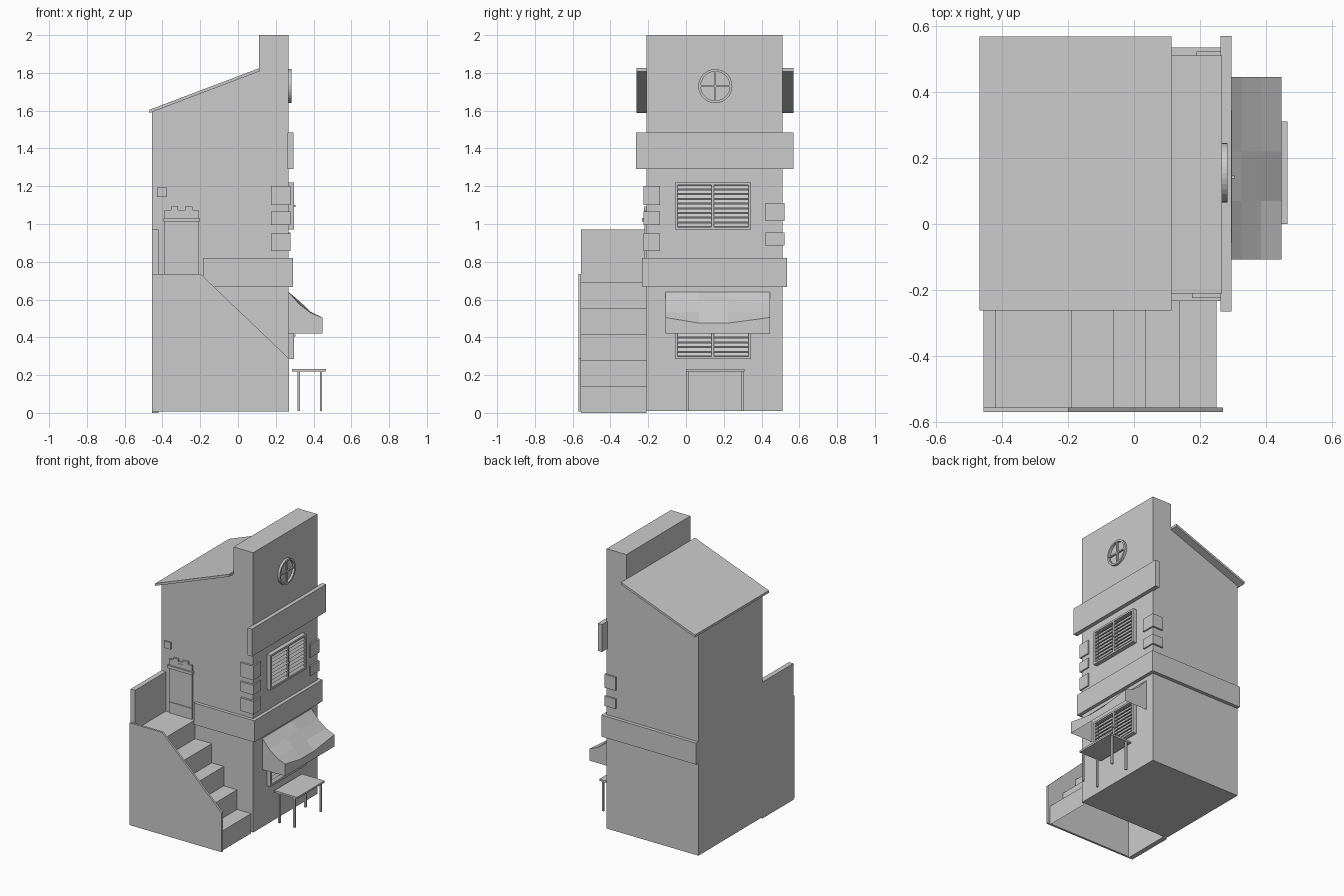
import bpy, math

if "Cube" in bpy.data.objects:
    bpy.data.objects.remove(bpy.data.objects["Cube"])

def mesh(name, verts, faces):
    me = bpy.data.meshes.new(name)
    me.from_pydata(verts, [], faces)
    me.update()
    ob = bpy.data.objects.new(name, me)
    bpy.context.collection.objects.link(ob)
    return ob

def prism(name, pts, y0, y1):
    """Extrude an x-z outline (counter-clockwise seen from -y) along y."""
    n = len(pts)
    v = [(x, y0, z) for x, z in pts] + [(x, y1, z) for x, z in pts]
    f = [tuple(range(n)), tuple(range(2 * n - 1, n - 1, -1))]
    f += [(i, i + n, (i + 1) % n + n, (i + 1) % n) for i in range(n)]
    return mesh(name, v, f)

def box(name, x0, x1, y0, y1, z0, z1):
    return prism(name, [(x0, z0), (x1, z0), (x1, z1), (x0, z1)], y0, y1)

FX, Y0, Y1 = 0.267, -0.21, 0.51   # front wall plane and the two side walls

# house body with tall street facade, and lean-to roof
prism("house_body", [(-0.455, 0.01), (FX, 0.01), (FX, 2), (0.112, 2),
                     (0.112, 1.812), (-0.455, 1.595)], Y0, Y1)
prism("roof", [(-0.468, 1.588), (0.113, 1.808), (0.113, 1.825), (-0.468, 1.605)], -0.262, 0.568)

# facade bands
box("upper_band", FX - 0.005, 0.295, -0.265, 0.57, 1.29, 1.485)
box("lower_band_front", FX - 0.005, 0.292, -0.233, 0.535, 0.667, 0.82)
box("lower_band_left", -0.185, FX, -0.233, Y0 + 0.005, 0.667, 0.82)
box("lower_band_right", -0.455, FX, Y1 - 0.005, 0.535, 0.667, 0.82)

# corner stones
for i, (a, b) in enumerate([(1.10, 1.20), (0.995, 1.065), (0.857, 0.95)]):
    box(f"corner_stone_left_{i}", 0.175, 0.277, -0.224, -0.138, a, b)
for i, (a, b) in enumerate([(1.015, 1.11), (0.885, 0.955)]):
    box(f"corner_stone_right_{i}", 0.19, 0.277, 0.422, 0.522, a, b)

# louvred windows
def louvre_window(name, z0):
    y0, y1, h, t = -0.058, 0.343, 0.25, 0.013
    mid = (y0 + y1) / 2
    for s, (a, b) in {"left": (y0, y0 + t), "right": (y1 - t, y1),
                      "middle": (mid - t / 2, mid + t / 2)}.items():
        box(f"{name}_post_{s}", FX - 0.005, 0.297, a, b, z0, z0 + h)
    for s, z in {"bottom": z0, "top": z0 + h - t}.items():
        box(f"{name}_rail_{s}", FX - 0.005, 0.297, y0, y1, z, z + t)
    n = 9
    pitch = (h - 2 * t) / n
    for i in range(n):
        z = z0 + t + i * pitch
        prism(f"{name}_slat_{i}", [(0.288, z + 0.003), (0.295, z + 0.003),
              (0.278, z + pitch - 0.002), (0.270, z + pitch - 0.002)], y0 + t, y1 - t)
    box(f"{name}_knob", 0.295, 0.304, mid - 0.005, mid + 0.005, z0 + h / 2 - 0.005, z0 + h / 2 + 0.005)

louvre_window("upper_window", 0.97)
louvre_window("lower_window", 0.285)

# round window: ring and cross bars
cy, cz, N = 0.155, 1.73, 32
v = []
for i in range(N):
    a = 2 * math.pi * i / N
    for x, r in ((FX - 0.004, 0.09), (0.283, 0.09), (0.283, 0.077), (FX - 0.004, 0.077)):
        v.append((x, cy + r * math.cos(a), cz + r * math.sin(a)))
f = [(4 * i + k, 4 * ((i + 1) % N) + k, 4 * ((i + 1) % N) + (k + 1) % 4, 4 * i + (k + 1) % 4)
     for i in range(N) for k in range(4)]
mesh("round_window_ring", v, f)
box("round_window_bar_upright", FX - 0.004, 0.278, cy - 0.005, cy + 0.005, cz - 0.08, cz + 0.08)
box("round_window_bar_level", FX - 0.004, 0.278, cy - 0.08, cy + 0.08, cz - 0.005, cz + 0.005)

# awning: sagging cloth, front valance and side cheeks, open underneath
ys = [-0.108, 0.07, 0.22, 0.445]
v, f, K = [], [], 5
for i, y in enumerate(ys):
    end = i in (0, 3)
    v += [(FX, y, 0.64), (0.325, y, 0.575 if end else 0.592),
          (0.385, y, 0.53 if end else 0.535), (0.447, y, 0.505 if end else 0.475),
          (0.447, y, 0.42)]
for i in range(3):
    f += [(i * K + k, i * K + k + 1, (i + 1) * K + k + 1, (i + 1) * K + k) for k in range(K - 1)]
n = len(v)
v += [(FX, ys[0], 0.42), (FX, ys[-1], 0.42)]
f += [(n, 4, 3, 2, 1, 0), (n + 1, 15, 16, 17, 18, 19)]
mesh("awning", v, f)

# table
box("table_top", 0.285, 0.465, 0.0, 0.31, 0.22, 0.233)
for i, x in enumerate((0.314, 0.433)):
    for j, y in enumerate((0.002, 0.295)):
        box(f"table_leg_{i}{j}", x, x + 0.013, y, y + 0.013, 0.01, 0.222)

# outside stairs: hollow flight, sloped side wall, end wall
edges = [0.25, 0.14, 0.035, -0.06, -0.19, -0.42]
tops = [0.14, 0.28, 0.418, 0.555, 0.69]
path = [(edges[0], 0.0)]
for i, z in enumerate(tops):
    path += [(edges[i], z), (edges[i + 1], z)]
v = [(x, y, z) for x, z in path for y in (-0.556, Y0)]
mesh("stair_flight", v, [(2 * i, 2 * i + 1, 2 * i + 3, 2 * i + 2) for i in range(len(path) - 1)])
prism("stair_side_wall", [(-0.455, 0.008), (0.27, 0.008), (0.27, 0.288),
                          (-0.198, 0.735), (-0.455, 0.735)], -0.57, -0.555)
box("stair_end_wall", -0.455, -0.42, -0.557, Y0, 0, 0.97)

# door with battlement crown, and wall lamp
box("door_panel", -0.388, -0.207, -0.219, Y0 + 0.005, 0.69, 1.075)
box("door_bottom_board", -0.388, -0.207, -0.224, Y0, 0.75, 0.77)
box("door_lintel", -0.395, -0.2, -0.233, Y0, 1.012, 1.033)
prism("door_crown", [(-0.388, 1.03), (-0.207, 1.03), (-0.207, 1.075), (-0.24, 1.075),
                     (-0.24, 1.092), (-0.28, 1.092), (-0.28, 1.06), (-0.318, 1.06),
                     (-0.318, 1.092), (-0.355, 1.092), (-0.355, 1.075), (-0.388, 1.075)],
      -0.222, Y0)
box("wall_lamp", -0.428, -0.377, -0.222, Y0 + 0.005, 1.143, 1.192)
